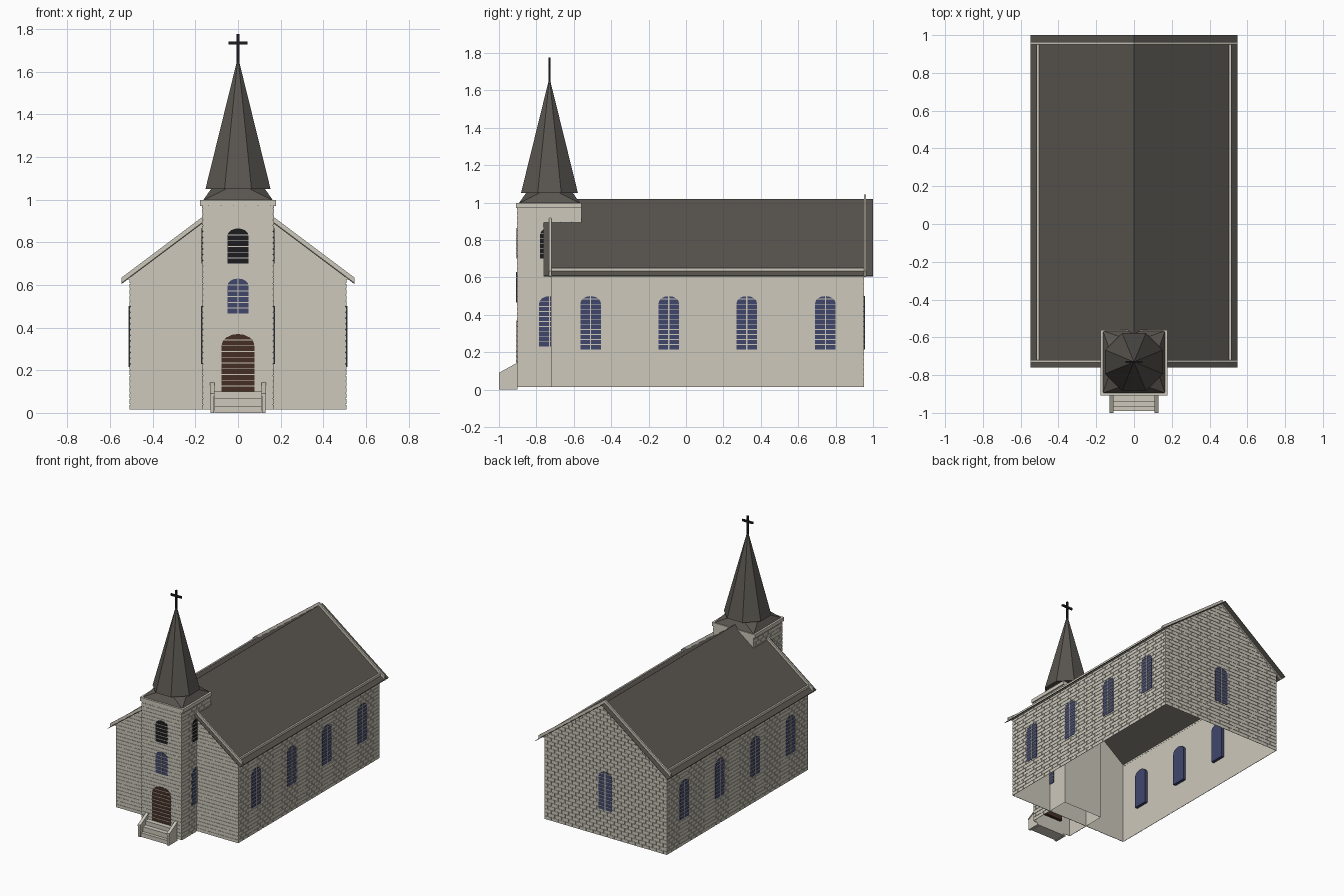
import bpy, bmesh, math
from mathutils import Matrix, Vector

if "Cube" in bpy.data.objects:
    bpy.data.objects.remove(bpy.data.objects["Cube"], do_unlink=True)


def material(name, r, g, b):
    m = bpy.data.materials.new(name)
    m.use_nodes = True
    m.diffuse_color = (r, g, b, 1)
    node = m.node_tree.nodes["Principled BSDF"]
    node.inputs["Base Color"].default_value = (r, g, b, 1)
    node.inputs["Roughness"].default_value = 0.9
    return m


STONE = material("pale stone", 0.61, 0.58, 0.50)
ROOF = material("dark shingle", 0.10, 0.092, 0.08)
GLASS = material("blue glass", 0.052, 0.062, 0.15)
WOOD = material("brown wood", 0.06, 0.028, 0.018)
IRON = material("black iron", 0.012, 0.012, 0.014)

# Main dimensions
W, FRONT, BACK, BASE = 0.505, -0.72, 0.95, 0.015
RIDGE, SLOPE, EAVE = 1.02, 0.75, 0.547
TW, TY, TD, TTOP = 0.165, -0.73, 0.17, 0.97


def roof_z(x):
    return RIDGE - SLOPE * abs(x)


def finish(name, bm, mat, matrix=None):
    bmesh.ops.recalc_face_normals(bm, faces=bm.faces[:])
    mesh = bpy.data.meshes.new(name)
    bm.to_mesh(mesh)
    bm.free()
    mesh.materials.append(mat)
    ob = bpy.data.objects.new(name, mesh)
    if matrix is not None:
        ob.matrix_world = matrix
    bpy.context.collection.objects.link(ob)
    return ob


def add_box(bm, lo, hi):
    lo, hi = Vector(lo), Vector(hi)
    m = Matrix.Translation((lo + hi) / 2) @ Matrix.Diagonal((*(hi - lo), 1))
    bmesh.ops.create_cube(bm, size=1, matrix=m)


def boxes(name, mat, pairs, matrix=None):
    bm = bmesh.new()
    for lo, hi in pairs:
        add_box(bm, lo, hi)
    return finish(name, bm, mat, matrix)


def add_prism(bm, outline, lo, hi, axis="y"):
    """Extrude an outline between lo and hi; outline is (x, z), or (y, z) for axis x."""
    place = (lambda a, c, d: (a, d, c)) if axis == "y" else (lambda a, c, d: (d, a, c))
    face = bm.faces.new([bm.verts.new(place(a, c, lo)) for a, c in outline])
    new = bmesh.ops.extrude_face_region(bm, geom=[face])["geom"]
    shift = Vector(place(0, 0, hi - lo))
    bmesh.ops.translate(bm, vec=shift, verts=[v for v in new if isinstance(v, bmesh.types.BMVert)])


def wall_frame(x, y, degrees):
    """Local x runs along the wall and local -y points outward."""
    return Matrix.Translation((x, y, 0)) @ Matrix.Rotation(math.radians(degrees), 4, "Z")


def brickwork(name, frame, u0, u1, z0, z1, gable=False):
    bm = bmesh.new()
    length, course, gap, relief = 0.058, 0.027, 0.004, 0.003
    row, z = 0, z0
    while z < z1 - gap:
        u = u0 - (length / 2 if row % 2 else 0)
        while u < u1 - gap:
            a, b = max(u, u0), min(u + length - gap, u1)
            if b - a > gap:
                add_box(bm, (a, -relief, z), (b, 0, min(z + course - gap, z1)))
            u += length
        z += course
        row += 1
    if gable:
        for s in (-1, 1):
            bmesh.ops.bisect_plane(bm, geom=bm.verts[:] + bm.edges[:] + bm.faces[:],
                                   plane_co=(0, 0, RIDGE - 0.012), plane_no=(s * SLOPE, 0, 1),
                                   clear_outer=True)
    finish(name, bm, STONE, frame)


def arch(width, z0, z1, rise):
    steps = 8
    pts = [(-width / 2, z0), (width / 2, z0)]
    for i in range(steps + 1):
        t = math.pi * i / steps
        pts.append((width / 2 * math.cos(t), z1 - rise + rise * math.sin(t)))
    return pts


def opening(name, frame, width, z0, z1, mat, mullion=True, bar=0.004):
    """Arched panel with thin glazing bars across it."""
    rise = width * 0.36
    bm = bmesh.new()
    add_prism(bm, arch(width, z0, z1, rise), -0.005, 0.022)
    finish(name + "_panel", bm, mat, frame)
    bars, z = [], z0 + 0.024
    while z < z1 - 0.012:
        over = max(0, z - (z1 - rise)) / rise
        half = width / 2 * math.sqrt(max(0, 1 - over ** 2))
        bars.append(((-half, -0.008, z), (half, -0.004, z + bar)))
        z += 0.027
    if mullion:
        bars.append(((-0.003, -0.008, z0), (0.003, -0.004, z1)))
    boxes(name + "_bars", STONE, bars, frame)


# Nave: thin open shell with gable ends
bm = bmesh.new()
gable = [(-W, BASE), (W, BASE), (W, roof_z(W) - 0.004), (0, RIDGE - 0.004), (-W, roof_z(W) - 0.004)]
ends = [[bm.verts.new((x, y, z)) for x, z in gable] for y in (FRONT, BACK)]
for ring in ends:
    bm.faces.new(ring)
for i, j in ((1, 2), (4, 0)):
    bm.faces.new((ends[0][i], ends[0][j], ends[1][j], ends[1][i]))
finish("nave_walls", bm, STONE)

mid = (FRONT + BACK) / 2
half = (BACK - FRONT) / 2
sides = (("left", 1, 90), ("right", -1, -90))
for label, s, ang in sides:
    frame = wall_frame(s * W, mid, ang)
    brickwork(label + "_nave_bricks", frame, -half, half, BASE, roof_z(W) - 0.01)
    for n, y in enumerate((-0.51, -0.092, 0.325, 0.745)):
        opening(f"{label}_window_{n + 1}", wall_frame(s * W, y, ang), 0.11, 0.215, 0.50, GLASS)
brickwork("front_gable_bricks", wall_frame(0, FRONT, 0), -W, W, BASE, RIDGE, True)
back_frame = wall_frame(0, BACK, 180)
brickwork("back_gable_bricks", back_frame, -W, W, BASE, RIDGE, True)
opening("back_window", back_frame, 0.11, 0.215, 0.50, GLASS)


# Roof and the raised trim at its edges
def chevron(bottom, top):
    upper = [(x, roof_z(x) + top) for x in (-EAVE, 0, EAVE)]
    return upper + [(x, z + bottom - top) for x, z in reversed(upper)]


bm = bmesh.new()
add_prism(bm, chevron(-0.005, 0), -0.76, 1.0)
finish("nave_roof", bm, ROOF)
for label, y in (("front", -0.726), ("back", 0.957)):
    bm = bmesh.new()
    add_prism(bm, chevron(-0.007, 0.024), y - 0.006, y + 0.006)
    finish(label + "_rake_trim", bm, STONE)
for label, s, ang in sides:
    x = s * 0.510
    boxes(label + "_eave_trim", STONE,
          [((x - 0.006, -0.726, 0.625), (x + 0.006, 0.957, 0.65))])

# Front fascia under the roof edges
for label, y in (("front", -0.76), ("back", 0.998)):
    bm = bmesh.new()
    add_prism(bm, chevron(-0.004, -0.001), y - 0.001, y + 0.003)
    finish(label + "_roof_edge", bm, STONE)

# Tower shell
bm = bmesh.new()
add_box(bm, (-TW, TY - TD, BASE), (TW, TY + TD, TTOP))
bm.faces.ensure_lookup_table()
bmesh.ops.delete(bm, geom=[f for f in bm.faces if f.calc_center_median().z < BASE + 0.001], context="FACES")
finish("tower_walls", bm, STONE)
tower_front = wall_frame(0, TY - TD, 0)
brickwork("tower_front_bricks", tower_front, -TW, TW, BASE, TTOP)
for label, s, ang in sides:
    frame = wall_frame(s * TW, TY, ang)
    near = (-TD, FRONT - TY) if s > 0 else (TY - FRONT, TD)
    brickwork(f"tower_{label}_lower_bricks", frame, *near, BASE, 0.88)
    brickwork(f"tower_{label}_upper_bricks", frame, -TD, TD, 0.88, TTOP)
    opening(f"tower_{label}_window", frame, 0.11, 0.23, 0.50, GLASS)
    opening(f"tower_{label}_louvre", frame, 0.10, 0.70, 0.865, IRON, False)
opening("front_door", tower_front, 0.155, 0.10, 0.37, WOOD, False)
opening("front_window", tower_front, 0.10, 0.465, 0.63, GLASS)
opening("front_louvre", tower_front, 0.10, 0.70, 0.865, IRON, False)
boxes("tower_cornice", STONE, [((-0.178, TY - 0.178, TTOP), (0.178, TY + 0.17, 0.997))])

# Flared spire skirt: square below, octagon above
bm = bmesh.new()
for sx in (-1, 1):
    for sy in (-1, 1):
        bm.verts.new((sx * TW, TY + sy * TW, 0.995))
for i in range(8):
    a = math.radians(22.5 + 45 * i)
    bm.verts.new((0.135 * math.cos(a), TY + 0.135 * math.sin(a), 1.052))
bmesh.ops.convex_hull(bm, input=bm.verts[:])
finish("spire_skirt", bm, ROOF)

# Octagonal spire
bm = bmesh.new()
turn = Matrix.Translation((0, TY, 1.35)) @ Matrix.Rotation(math.radians(22.5), 4, "Z")
bmesh.ops.create_cone(bm, cap_ends=True, segments=8, radius1=0.165, radius2=0.005, depth=0.60, matrix=turn)
finish("spire", bm, ROOF)

# Cross
boxes("spire_cross", IRON, [
    ((-0.006, TY - 0.006, 1.62), (0.006, TY + 0.006, 1.777)),
    ((-0.045, TY - 0.006, 1.727), (0.045, TY + 0.006, 1.741))])

# Entrance steps with sloping cheek walls and caps
boxes("entrance_steps", STONE, [
    ((-0.11, -0.99, 0), (0.11, -0.90, 0.03)),
    ((-0.11, -0.965, 0.03), (0.11, -0.90, 0.055)),
    ((-0.11, -0.97, 0.055), (0.11, -0.90, 0.068)),
    ((-0.11, -0.935, 0.068), (0.11, -0.90, 0.09)),
    ((-0.11, -0.94, 0.09), (0.11, -0.90, 0.10))])
for label, s, ang in sides:
    bm = bmesh.new()
    a, b = sorted((s * 0.112, s * 0.128))
    add_prism(bm, [(-1.0, 0), (-0.9, 0), (-0.9, 0.135), (-1.0, 0.08)], a, b, "x")
    add_prism(bm, [(-1.0, 0.08), (-0.9, 0.135), (-0.9, 0.145), (-1.0, 0.09)], a - 0.003, b + 0.003, "x")
    finish(label + "_step_cheek", bm, STONE)
